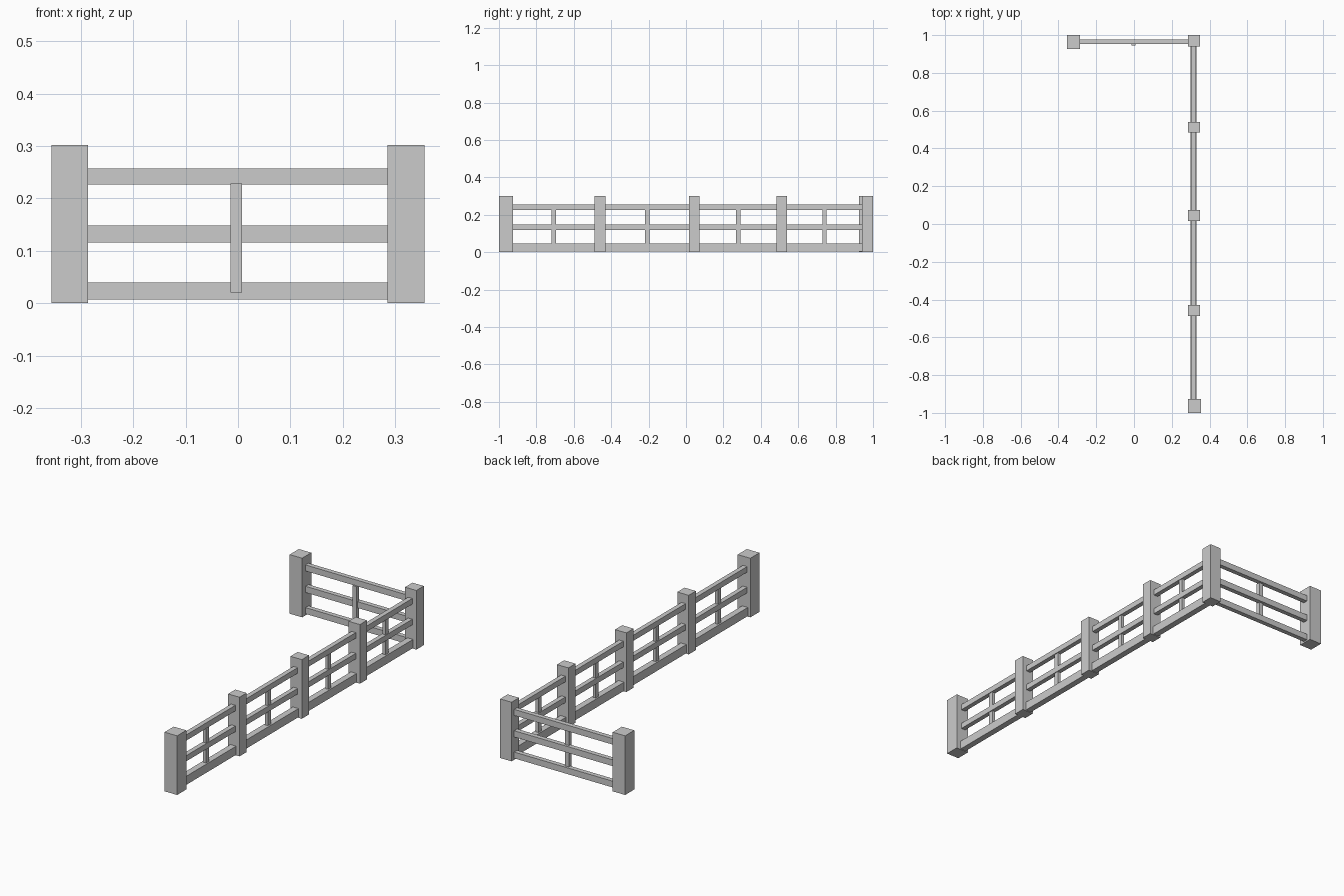
import bpy

if "Cube" in bpy.data.objects:
    bpy.data.objects.remove(bpy.data.objects["Cube"])


def box(name, x, y, z):
    """Box from (min, max) ranges on each axis."""
    (x0, x1), (y0, y1), (z0, z1) = x, y, z
    v = [(a, b, c) for a in (x0, x1) for b in (y0, y1) for c in (z0, z1)]
    f = [(0, 1, 3, 2), (4, 6, 7, 5), (0, 4, 5, 1),
         (2, 3, 7, 6), (0, 2, 6, 4), (1, 5, 7, 3)]
    me = bpy.data.meshes.new(name)
    me.from_pydata(v, [], f)
    ob = bpy.data.objects.new(name, me)
    bpy.context.collection.objects.link(ob)
    return ob


# Posts of the long run, front to back
posts = [(-1.0, -0.926), (-0.488, -0.430), (0.015, 0.073),
         (0.484, 0.541), (0.940, 1.0)]
for i, y in enumerate(posts):
    px = (0.285, 0.356) if i == 0 else (0.286, 0.350)
    box("side_post", px, y, (0, 0.302))

# End post of the short return
box("end_post", (-0.356, -0.286), (0.926, 1.0), (0, 0.302))

# Long-run bays: wide base rail, two slim rails, one centre upright
for (_, a), (b, _) in zip(posts, posts[1:]):
    span = (a - 0.005, b + 0.005)
    box("base_rail", (0.299, 0.331), span, (0.003, 0.047))
    for z in ((0.120, 0.149), (0.226, 0.255)):
        box("side_rail", (0.303, 0.327), span, z)
    m = (a + b) / 2
    box("side_upright", (0.307, 0.323), (m - 0.012, m + 0.012), (0.04, 0.235))

# Short return: three equal rails and an upright on the front face
for z in ((0.007, 0.039), (0.116, 0.148), (0.226, 0.257)):
    box("return_rail", (-0.29, 0.29), (0.954, 0.978), z)
box("return_upright", (-0.014, 0.008), (0.945, 0.966), (0.02, 0.228))
